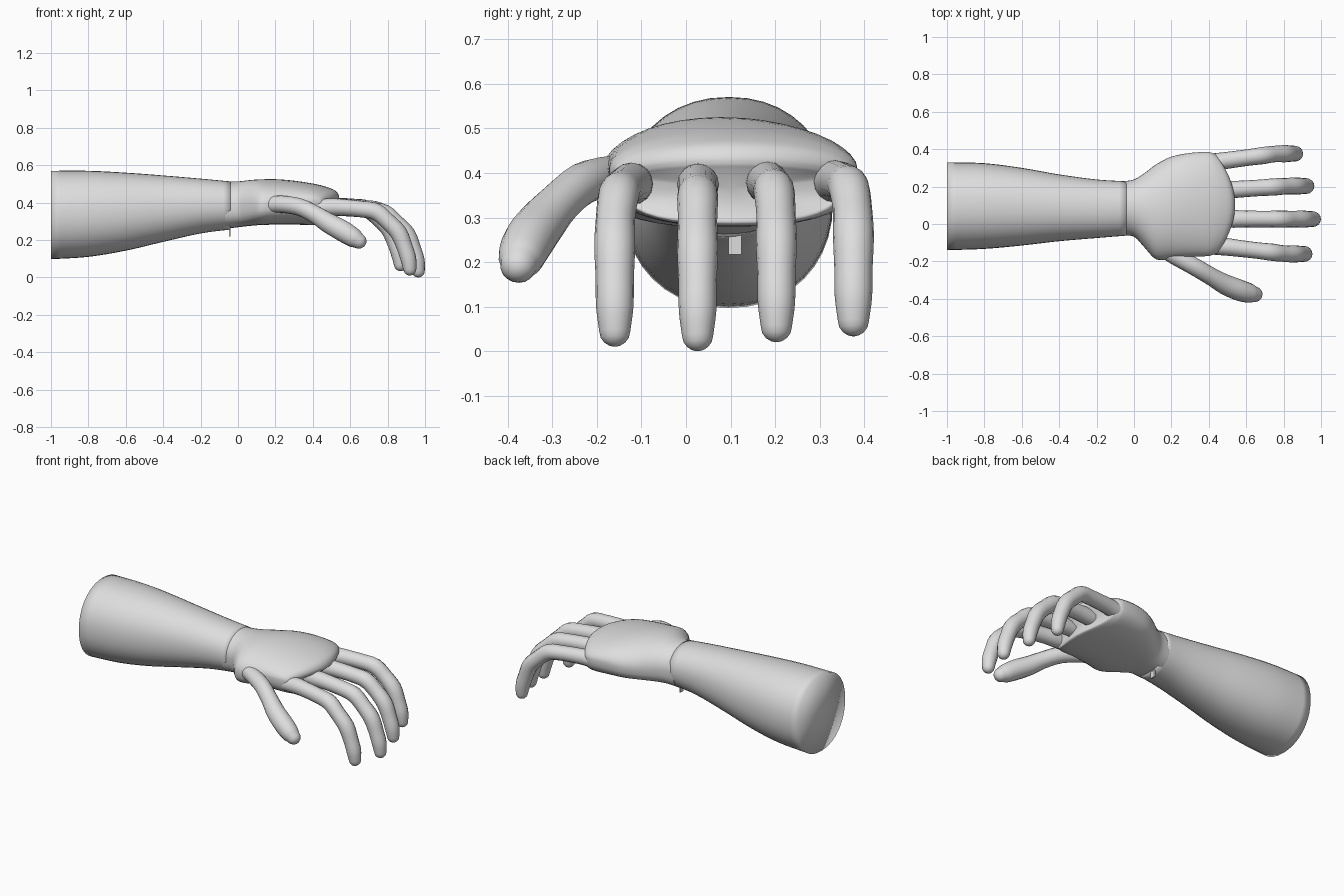
import bpy, bmesh, math
from mathutils import Vector

if "Cube" in bpy.data.objects:
    bpy.data.objects.remove(bpy.data.objects["Cube"])

skin = bpy.data.materials.new("light_grey")
skin.diffuse_color = (0.73, 0.73, 0.73, 1)
skin.use_nodes = True
skin.node_tree.nodes["Principled BSDF"].inputs["Base Color"].default_value = skin.diffuse_color


def loft(name, rings, angle=50):
    """Skin a list of closed rings and cap both ends with a fan."""
    bm = bmesh.new()
    loops = [[bm.verts.new(p) for p in r] for r in rings]
    n = len(loops[0])
    for a, b in zip(loops, loops[1:]):
        for i in range(n):
            j = (i + 1) % n
            bm.faces.new((a[i], a[j], b[j], b[i]))
    for lp in (loops[0], loops[-1]):
        c = bm.verts.new(sum((v.co for v in lp), Vector()) / n)
        for i in range(n):
            bm.faces.new((lp[i], lp[(i + 1) % n], c))
    bmesh.ops.recalc_face_normals(bm, faces=bm.faces)
    me = bpy.data.meshes.new(name)
    bm.to_mesh(me)
    bm.free()
    ob = bpy.data.objects.new(name, me)
    bpy.context.collection.objects.link(ob)
    me.materials.append(skin)
    bpy.ops.object.select_all(action='DESELECT')
    ob.select_set(True)
    bpy.context.view_layer.objects.active = ob
    bpy.ops.object.shade_smooth_by_angle(angle=math.radians(angle))
    return ob


def spline(pts, steps=4):
    """Catmull-Rom samples through tuples of any length."""
    P = [Vector(p) for p in pts]
    P = [2 * P[0] - P[1]] + P + [2 * P[-1] - P[-2]]
    out = []
    for i in range(1, len(P) - 2):
        a, b, c, d = P[i - 1:i + 3]
        for s in range(steps):
            t = s / steps
            out.append(0.5 * (2 * b + (c - a) * t + (2 * a - 5 * b + 4 * c - d) * t * t
                              + (3 * b - a - 3 * c + d) * t ** 3))
    return out + [P[-2]]


def power(v, e):
    return math.copysign(abs(v) ** e, v)


# Forearm: x, y min, y max, z min, z max
arm = [(-1, -.14, .33, .097, .57), (-.8, -.133, .325, .11, .57), (-.6, -.115, .30, .143, .56),
       (-.4, -.092, .265, .19, .545), (-.2, -.075, .238, .235, .528), (-.04, -.062, .228, .256, .513)]
rings = []
for x, y0, y1, z0, z1 in spline(arm):
    rings.append([Vector((x, (y0 + y1) / 2 + (y1 - y0) / 2 * power(math.cos(t), .93),
                          (z0 + z1) / 2 + (z1 - z0) / 2 * power(math.sin(t), .93)))
                  for t in (2 * math.pi * i / 40 for i in range(40))])
loft("forearm", rings, 120)

# Palm: x, y min, y max, z bottom, z of side edge, z top, bow of the knuckle line
palm = [(-.07, -.06, .227, .26, .385, .512, 0), (0, -.068, .238, .268, .388, .513, 0),
        (.06, -.13, .275, .275, .385, .52, 0), (.12, -.19, .32, .28, .39, .524, 0),
        (.2, -.185, .36, .282, .40, .525, 0), (.3, -.175, .38, .282, .41, .517, .0),
        (.42, -.172, .385, .28, .41, .498, .03), (.49, -.165, .378, .28, .41, .478, .07),
        (.525, -.158, .368, .282, .405, .46, .085), (.54, -.15, .355, .288, .395, .435, .09),
        (.538, -.135, .34, .30, .385, .415, .088)]
rings = []
for x, y0, y1, zb, zm, zt, bow in spline(palm, 3):
    ring = []
    for i in range(40):
        t = 2 * math.pi * i / 40
        c, s = math.cos(t), math.sin(t)
        u = power(c, 1.0 if s > 0 else .8)
        z = zm + ((zt - zm) * s if s > 0 else (zm - zb) * power(s, .68))
        # underside of the knuckle line sits further back than the top
        back = bow * (u * u + (.4 * abs(s) if s < 0 else 0))
        ring.append(Vector((x - back, (y0 + y1) / 2 + (y1 - y0) / 2 * u, z)))
    rings.append(ring)
loft("palm", rings)


def digit(name, pts, side, n=16):
    """Tube along points (x, y, z, radius) with a rounded tip."""
    path = spline(pts, 3)
    # rounded fingertip
    end, r = path[-1], path[-1][3]
    d = (Vector(end[:3]) - Vector(path[-2][:3])).normalized()
    for a in (25, 48, 68, 82):
        a = math.radians(a)
        path.append(Vector((*(Vector(end[:3]) + d * r * math.sin(a)), r * math.cos(a))))
    rings = []
    for i, p in enumerate(path):
        a, b = path[max(i - 1, 0)], path[min(i + 1, len(path) - 1)]
        tan = (Vector(b[:3]) - Vector(a[:3])).normalized()
        u = (side - tan * side.dot(tan)).normalized()
        v = tan.cross(u)
        rings.append([Vector(p[:3]) + p[3] * (u * math.cos(t) + v * math.sin(t))
                      for t in (2 * math.pi * k / n for k in range(n))])
    loft(name, rings)


# Fingers share one curled profile: x, z, radius
curl = [(.42, .37, .042), (.53, .374, .047), (.60, .371, .045), (.71, .359, .044), (.785, .343, .046),
        (.845, .292, .044), (.903, .23, .046), (.935, .155, .043), (.956, .09, .042), (.964, .035, .035)]
fingers = [("index_finger", -.118, -.16, -.045, .01), ("middle_finger", .027, .026, 0, 0),
           ("ring_finger", .18, .203, -.035, .02), ("little_finger", .328, .376, -.095, .033)]
for name, ya, yb, dx, dz in fingers:
    pts = []
    for x, z, r in curl:
        f = min(1, max(0, (x - .5) / .36))
        pts.append((x + dx, ya + (yb - ya) * f, z + dz * (x - .42) / .54, r))
    digit(name, pts, Vector((0, 1, 0)))

# Thumb
digit("thumb", [(.14, -.12, .385, .048), (.22, -.172, .392, .046), (.33, -.232, .376, .047),
                (.42, -.285, .332, .048), (.485, -.322, .29, .054), (.56, -.353, .248, .057),
                (.618, -.37, .212, .052), (.645, -.376, .195, .042)], Vector((0, 0, 1)))

# Small tab below the wrist joint
bpy.ops.mesh.primitive_cube_add(size=1, location=(-.045, .11, .245))
tab = bpy.context.object
tab.name = "wrist_tab"
tab.scale = (.008, .03, .055)
tab.data.materials.append(skin)
